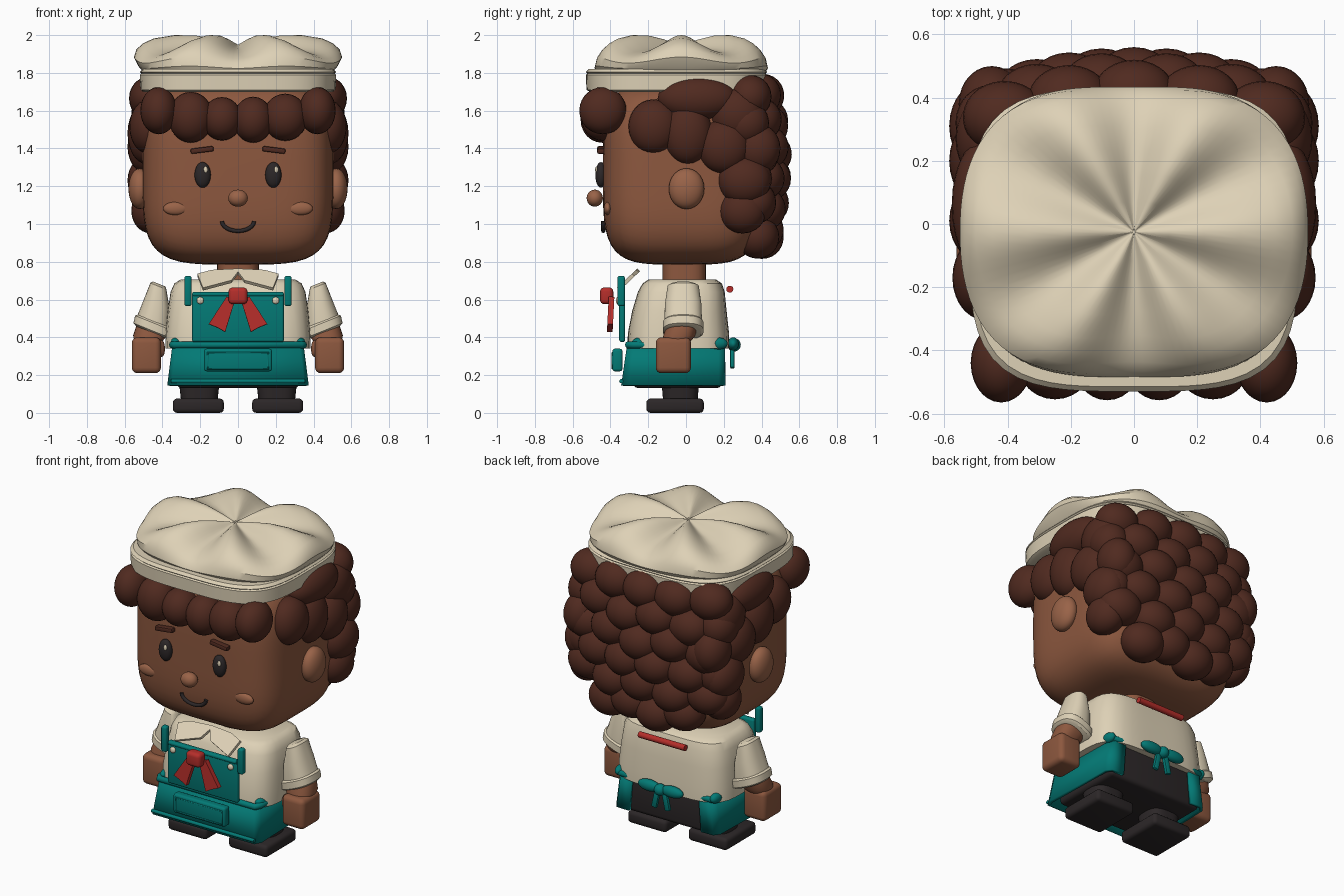
import bpy, bmesh
from math import cos, sin, pi, radians
from mathutils import Vector

if "Cube" in bpy.data.objects:
    bpy.data.objects.remove(bpy.data.objects["Cube"])


def material(name, r, g, b):
    m = bpy.data.materials.new(name)
    m.use_nodes = True
    m.diffuse_color = (r, g, b, 1)
    m.node_tree.nodes["Principled BSDF"].inputs["Base Color"].default_value = (r, g, b, 1)
    return m


CREAM = material("cream cloth", .73, .64, .47)
SKIN = material("brown skin", .265, .097, .049)
BLUSH = material("warm skin", .32, .125, .065)
HAIR = material("dark brown hair", .08, .023, .014)
TEAL = material("teal apron", .001, .195, .18)
RED = material("red scarf", .46, .027, .023)
DARK = material("charcoal", .025, .02, .021)


def finish(name, bm, mat, loc=(0, 0, 0), rot_y=0, angle=35):
    bmesh.ops.recalc_face_normals(bm, faces=bm.faces)
    me = bpy.data.meshes.new(name)
    bm.to_mesh(me)
    bm.free()
    me.materials.append(mat)
    ob = bpy.data.objects.new(name, me)
    bpy.context.collection.objects.link(ob)
    ob.location = loc
    ob.rotation_euler[1] = rot_y
    bpy.ops.object.select_all(action='DESELECT')
    ob.select_set(True)
    bpy.context.view_layer.objects.active = ob
    bpy.ops.object.shade_smooth_by_angle(angle=radians(angle))
    return ob


def blobs(name, items, mat, power=2, cuts=7):
    """Ellipsoids (or rounder boxes for a higher power) merged in one object."""
    bm = bmesh.new()
    for loc, half in items:
        start = len(bm.verts)
        new = bmesh.ops.create_cube(bm, size=2)["verts"]
        edges = list({e for v in new for e in v.link_edges})
        bmesh.ops.subdivide_edges(bm, edges=edges, cuts=cuts, use_grid_fill=True)
        for v in list(bm.verts)[start:]:
            length = sum(abs(c) ** power for c in v.co) ** (1 / power)
            v.co = Vector(loc) + Vector(c / length * h for c, h in zip(v.co, half))
    return finish(name, bm, mat, angle=60)


def box(name, loc, half, mat, bevel=.01, segments=3, rot_y=0):
    bm = bmesh.new()
    for v in bmesh.ops.create_cube(bm, size=2)["verts"]:
        v.co = Vector(c * h for c, h in zip(v.co, half))
    bmesh.ops.bevel(bm, geom=list(bm.edges), offset=bevel, segments=segments,
                    profile=.5, affect='EDGES')
    return finish(name, bm, mat, loc, rot_y, 40)


def loft(name, rings, mat, power=2, loc=(0, 0, 0), rot_y=0, sides=48, folds=6):
    """Superellipse rings (x, y, z, rx, ry, fold height) skinned and capped."""
    bm = bmesh.new()
    rows = []
    for x, y, z, rx, ry, *fold in rings:
        f = fold[0] if fold else 0
        row = []
        for i in range(sides):
            a = 2 * pi * i / sides
            r = (abs(cos(a) / rx) ** power + abs(sin(a) / ry) ** power) ** (-1 / power)
            wave = f * cos(folds * a)
            r *= 1 + wave * .7
            row.append(bm.verts.new((x + r * cos(a), y + r * sin(a), z + wave)))
        rows.append(row)
    for low, high in zip(rows, rows[1:]):
        for i in range(sides):
            j = (i + 1) % sides
            bm.faces.new((low[i], low[j], high[j], high[i]))
    bm.faces.new(rows[0])
    bm.faces.new(rows[-1])
    return finish(name, bm, mat, loc, rot_y)


def tube(name, points, radius, mat, cyclic=False):
    cu = bpy.data.curves.new(name, 'CURVE')
    cu.dimensions = '3D'
    cu.bevel_depth = radius
    cu.bevel_resolution = 3
    cu.use_fill_caps = True
    sp = cu.splines.new('POLY')
    sp.points.add(len(points) - 1)
    for p, co in zip(sp.points, points):
        p.co = (*co, 1)
    sp.use_cyclic_u = cyclic
    sp.use_smooth = True
    cu.materials.append(mat)
    ob = bpy.data.objects.new(name, cu)
    bpy.context.collection.objects.link(ob)
    return ob


def plate(name, points, thick, mat):
    bm = bmesh.new()
    bm.faces.new([bm.verts.new(p) for p in points])
    ob = finish(name, bm, mat)
    mod = ob.modifiers.new("thickness", 'SOLIDIFY')
    mod.thickness = thick
    mod.offset = 0
    for face in ob.data.polygons:
        face.use_smooth = False
    return ob


# Head and neck
blobs("head", [((0, -.02, 1.27), (.505, .42, .485))], SKIN, 4.2, 15)
loft("neck", [(0, -.01, .66, .11, .115), (0, -.01, .84, .11, .115)], SKIN, 3)

# Face
blobs("nose", [((0, -.483, 1.137), (.052, .043, .045))], BLUSH)
tube("smile", [(.085 * cos(a), -.438, 1.015 + .052 * sin(a))
               for a in [pi + pi * i / 12 for i in range(13)]], .011, DARK)
for s, side in ((-1, "right"), (1, "left")):
    blobs(side + "_eye", [((s * .187, -.45, 1.26), (.043, .03, .068))], DARK)
    blobs(side + "_eye_glint", [((s * .187 + .015, -.474, 1.287), (.011, .007, .018))], CREAM, 2, 3)
    box(side + "_eyebrow", (s * .19, -.45, 1.392), (.061, .02, .014), HAIR, .008, 2, s * radians(7))
    blobs(side + "_cheek", [((s * .33, -.414, 1.082), (.066, .022, .035))], BLUSH)
    blobs(side + "_ear", [((s * .52, .003, 1.187), (.06, .094, .108))], BLUSH)

# Curly hair: fringe, mirrored temples and staggered rows at the back
fringe = [((-.25, -.44, 1.565), (.118, .115, .135)), ((-.085, -.443, 1.557), (.105, .115, .115)),
          ((.08, -.443, 1.552), (.105, .115, .122)), ((.25, -.44, 1.565), (.118, .115, .125))]
temples = []
for s in (-1, 1):
    fringe.append(((s * .42, -.44, 1.6), (.097, .125, .125)))
    for x, y, z, hy, hz in ((.472, .06, 1.665, .21, .115), (.47, -.17, 1.515, .135, .145),
                            (.48, .01, 1.48, .13, .165), (.48, .2, 1.41, .14, .145),
                            (.48, .31, 1.23, .14, .13), (.46, .3, 1.07, .125, .12),
                            (.46, .27, 1.58, .14, .14), (.45, .38, 1.4, .12, .13)):
        temples.append(((s * x, y, z), (.105, hy, hz)))
back = []
for row in range(6):
    z = .95 + row * .146
    depth = .405 + .042 * sin(pi * row / 5)
    count = 5 if row % 2 else 4
    spread = .205 if row else .17
    for i in range(count):
        x = (i - (count - 1) / 2) * spread
        back.append(((x, depth - .4 * x * x, z + .02 * cos(3 * i + row)), (.132, .115, .115)))
    if row % 2 == 0 and row:
        for s in (-1, 1):
            back.append(((s * .455, depth - .11, z), (.11, .12, .12)))
blobs("fringe_curls", fringe, HAIR)
blobs("temple_curls", temples, HAIR)
blobs("back_curls", back, HAIR)

# Cap: band with a seam and a six-fold pleated crown
loft("cap_band", [(0, -.05, z, .52 - d, .48 - d) for z, d in
                  ((1.7, .02), (1.71, .003), (1.79, 0), (1.797, .008), (1.804, 0), (1.82, .015))],
     CREAM, 3.6, sides=72)
loft("cap_crown", [(0, -.025, z, .545 * tx, .465 * ty, f) for tx, ty, z, f in
                   ((.92, .96, 1.805, 0), (.965, .99, 1.83, .006), (1, .965, 1.868, .016),
                    (.97, .9, 1.9, .025), (.9, .82, 1.925, .032), (.8, .72, 1.945, .037),
                    (.6, .56, 1.96, .04), (.4, .38, 1.964, .034), (.2, .2, 1.957, .02),
                    (.01, .01, 1.95, 0))], CREAM, 3, sides=96)

# Shirt, arms and hands
loft("shirt", [(0, -.04, .34, .385, .27), (0, -.04, .42, .383, .268), (0, -.035, .54, .372, .25),
               (0, -.025, .64, .357, .23), (0, -.02, .685, .337, .21), (0, -.02, .705, .305, .18)],
     CREAM, 4.2)
for s, side in ((-1, "right"), (1, "left")):
    place = dict(loc=(s * .42, -.015, .675), rot_y=-s * radians(22))
    loft(side + "_sleeve", [(0, 0, .008, .035, .06), (0, 0, -.005, .046, .083),
                            (-s * .03, 0, -.1, .075, .097), (-s * .055, 0, -.21, .1, .1)],
         CREAM, 2.6, **place)
    loft(side + "_cuff", [(-s * .055, 0, -.185, .1, .098), (-s * .056, 0, -.195, .112, .108),
                          (-s * .063, 0, -.235, .112, .108), (-s * .065, 0, -.245, .095, .095)],
         CREAM, 2.6, **place)
    loft(side + "_forearm", [(s * .45, -.02, .47, .085, .08), (s * .465, -.035, .41, .09, .085),
                             (s * .48, -.06, .36, .065, .07)], SKIN, 2.4)
    box(side + "_hand", (s * .485, -.067, .305), (.077, .093, .095), SKIN, .03, 4)
    blobs(side + "_thumb", [((s * .415, -.1, .34), (.028, .035, .046))], SKIN, 2.6)

# Trousers, legs and shoes
box("trousers", (0, -.045, .25), (.325, .235, .118), DARK, .025)
for s, side in ((-1, "right"), (1, "left")):
    loft(side + "_leg", [(s * .205, -.03, .05, .095, .09), (s * .205, -.03, .17, .108, .1)], DARK, 3)
    box(side + "_shoe", (s * .21, -.058, .038), (.135, .152, .038), DARK, .022)

# Apron skirt: flared wrap left open at the back
half_path = [(.25, .2), (.33, .2), (.352, .17), (.365, -.3), (.348, -.335)]
path = half_path + [(-x, y) for x, y in reversed(half_path)]
bm = bmesh.new()
lower = [bm.verts.new((x, y, .144)) for x, y in path]
upper = [bm.verts.new((x * .92, y * .93 + .01, .373)) for x, y in path]
for i in range(len(path) - 1):
    bm.faces.new((lower[i], lower[i + 1], upper[i + 1], upper[i]))
skirt = finish("apron_skirt", bm, TEAL)
thickness = skirt.modifiers.new("thickness", 'SOLIDIFY')
thickness.thickness = .02
thickness.offset = 0
tube("apron_hem", [(-.355, -.343, .168), (.355, -.343, .168)], .011, TEAL)
tube("waist_tie", [(x * .95, y * .945 + .01, .36) for x, y in path], .019, TEAL, True)
blobs("waist_knots", [((s * .33, y, .367), (.028, .05, .032)) for s in (-1, 1) for y in (-.24, .17)], TEAL)

# Apron bib, straps and pocket
box("apron_bib", (0, -.338, .508), (.243, .016, .133), TEAL, .012)
tube("bib_top_edge", [(-.235, -.345, .628), (.235, -.345, .628)], .013, TEAL)
box("pocket", (0, -.363, .28), (.18, .027, .06), TEAL, .014)
tube("pocket_stitch", [(x, -.388, z) for x, z in ((-.16, .235), (.16, .235), (.16, .318), (-.16, .318))],
     .006, TEAL, True)
for s, side in ((-1, "right"), (1, "left")):
    box(side + "_strap", (s * .265, -.343, .645), (.019, .02, .08), TEAL, .012)
    blobs(side + "_button", [((s * .2, -.36, .595), (.019, .012, .019))], CREAM, 2, 4)

# Bow at the back of the waist
blobs("back_bow", [((0, .255, .36), (.035, .035, .035)), ((-.08, .25, .365), (.075, .03, .035)),
                   ((.08, .25, .365), (.075, .03, .035))], TEAL)
for s, side in ((-1, "right"), (1, "left")):
    box(side + "_bow_tail", (s * .035, .245, .295), (.018, .012, .06), TEAL, .008, 2, -s * radians(12))

# Collar flaps and scarf
for s, side in ((-1, "right"), (1, "left")):
    flap = ((.215, .73), (.14, .75), (0, .757), (0, .74), (.035, .695), (.185, .655))
    plate(side + "_collar", [(s * x, -.358 + (z - .655) * 1.05, z) for x, z in flap], .02, CREAM)
    tail = ((.015, .6), (.06, .615), (.155, .47), (.11, .452), (.068, .428))
    plate(side + "_scarf_tail", [(s * x, -.395 - (.6 - z) * .05, z) for x, z in tail], .03, RED)
box("scarf_knot", (0, -.42, .62), (.05, .035, .044), RED, .022, 4)
tube("scarf_back", [(-.16, .232, .655), (.16, .232, .655)], .019, RED)
